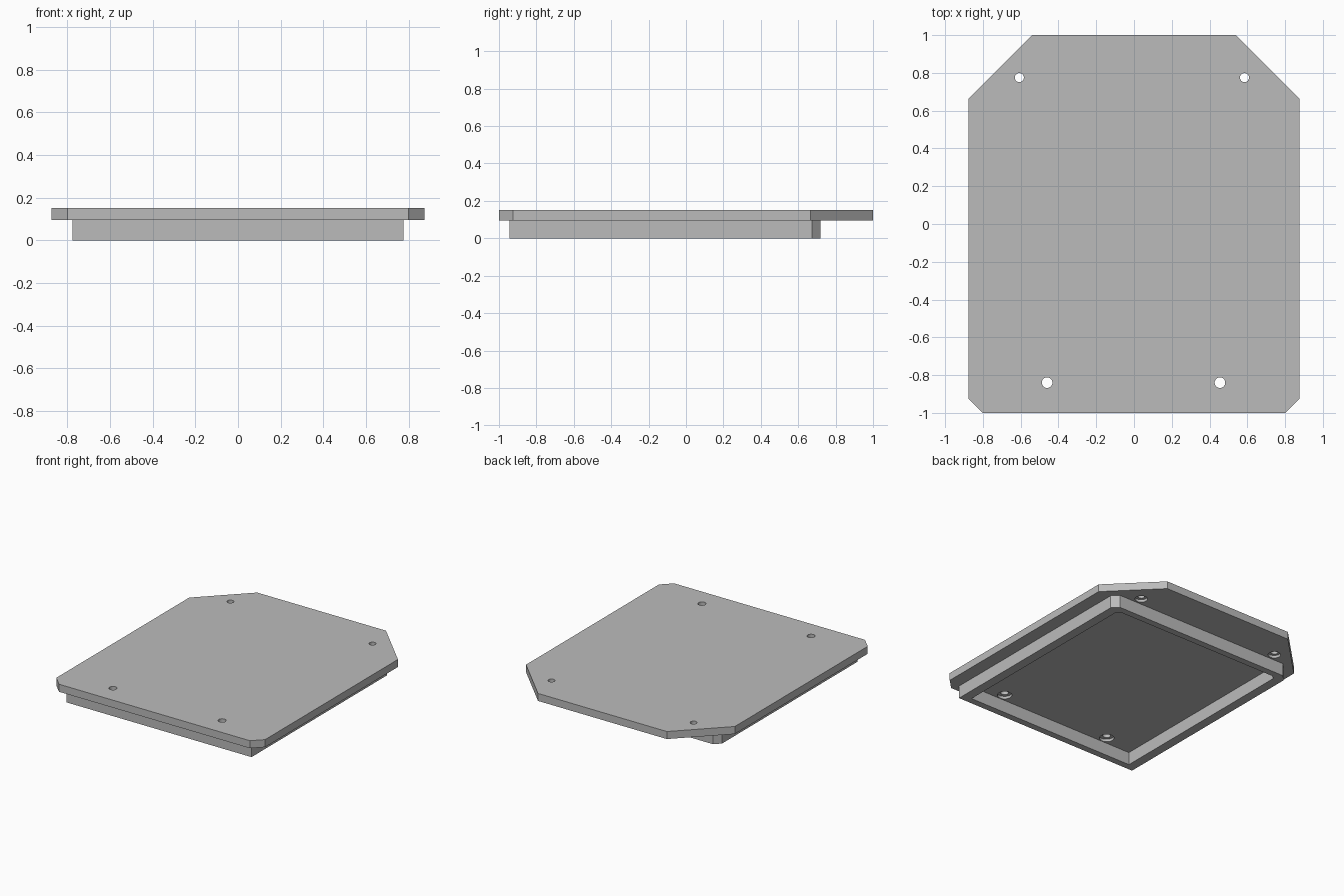
import bpy
import bmesh

cube = bpy.data.objects.get("Cube")
if cube:
    bpy.data.objects.remove(cube, do_unlink=True)

grey = bpy.data.materials.new("plain grey")
grey.use_nodes = True
colour = (0.5, 0.5, 0.5, 1)
grey.diffuse_color = colour
grey.node_tree.nodes["Principled BSDF"].inputs["Base Color"].default_value = colour


def prism(name, outline, z0, z1):
    """Extrude a flat outline from z0 up to z1."""
    bm = bmesh.new()
    base = bm.faces.new([bm.verts.new((x, y, z0)) for x, y in outline])
    top = bmesh.ops.extrude_face_region(bm, geom=[base])
    for v in top["geom"]:
        if isinstance(v, bmesh.types.BMVert):
            v.co.z = z1
    bmesh.ops.recalc_face_normals(bm, faces=bm.faces)
    mesh = bpy.data.meshes.new(name)
    bm.to_mesh(mesh)
    bm.free()
    mesh.materials.append(grey)
    obj = bpy.data.objects.new(name, mesh)
    bpy.context.collection.objects.link(obj)
    return obj


def mirrored(half):
    """Complete a right-half outline across x = 0."""
    return half + [(-x, y) for x, y in reversed(half)]


def cut(target, cutter):
    """Subtract the cutter for good and discard it."""
    cutter.hide_render = True
    mod = target.modifiers.new("cut", "BOOLEAN")
    mod.operation = "DIFFERENCE"
    mod.solver = "EXACT"
    mod.object = cutter
    bpy.context.view_layer.objects.active = target
    bpy.ops.object.modifier_apply(modifier=mod.name)
    bpy.data.objects.remove(cutter, do_unlink=True)


def drill(target, x, y, radius, z, depth):
    bpy.ops.mesh.primitive_cylinder_add(vertices=32, radius=radius, depth=depth, location=(x, y, z))
    cut(target, bpy.context.object)


# Cover plate with clipped corners
UNDER, TOP = 0.095, 0.152
plate = prism("cover_plate", mirrored([(0.8, -1), (0.875, -0.925), (0.875, 0.665), (0.54, 1)]), UNDER, TOP)

# Screw holes, counterbored from the underside
for x, y, r in [(-0.607, 0.775, 0.024), (0.585, 0.775, 0.024), (-0.46, -0.84, 0.028), (0.455, -0.84, 0.028)]:
    drill(plate, x, y, r, TOP, 0.3)
    drill(plate, x, y, r * 1.8, UNDER, 0.04)

# Locating rim beneath the plate, hollow inside
rim = prism("locating_rim", mirrored([(0.775, -0.945), (0.775, 0.675), (0.73, 0.72)]), 0, UNDER)
cut(rim, prism("rim_pocket", mirrored([(0.705, -0.895), (0.705, 0.645), (0.68, 0.67)]), -0.1, 0.2))
